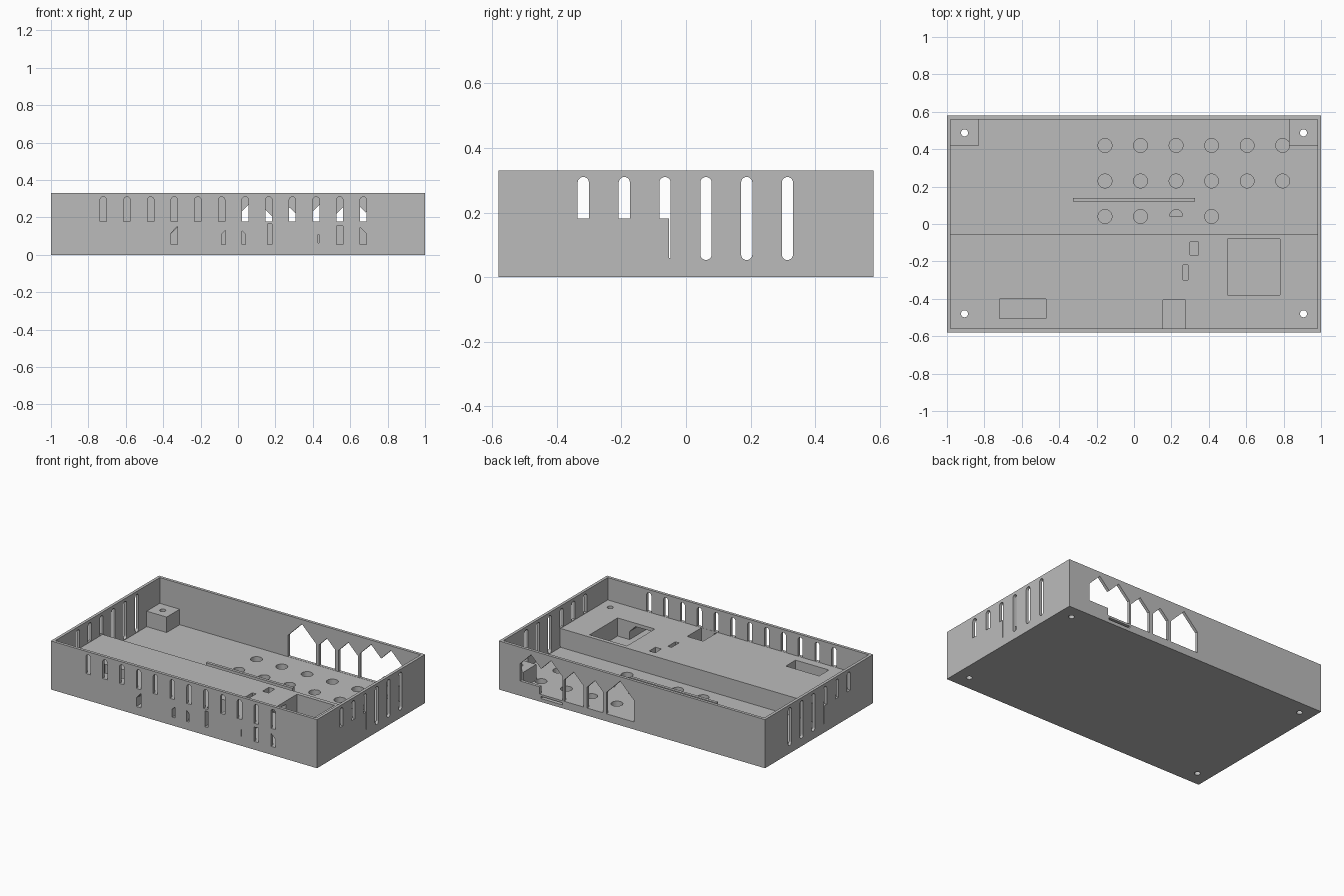
import bpy, bmesh, math
from mathutils import Vector

if "Cube" in bpy.data.objects:
    bpy.data.objects.remove(bpy.data.objects["Cube"])

grey = bpy.data.materials.new("plain grey")
grey.diffuse_color = (0.5, 0.5, 0.5, 1)
grey.use_nodes = True
grey.node_tree.nodes["Principled BSDF"].inputs["Base Color"].default_value = grey.diffuse_color

W, D, H, T = 1.0, 0.58, 0.33, 0.02     # half width, half depth, height, wall
FLOOR, DECK, STEP = 0.05, 0.178, -0.053


def prism(name, pts, axis, a, b):
    """Extrude a 2D outline along an axis, from a to b."""
    place = {'x': lambda u, v, w: (w, u, v),
             'y': lambda u, v, w: (u, w, v),
             'z': lambda u, v, w: (u, v, w)}[axis]
    bm = bmesh.new()
    face = bm.faces.new([bm.verts.new(place(u, v, a)) for u, v in pts])
    ext = bmesh.ops.extrude_face_region(bm, geom=[face])
    move = Vector(place(0, 0, b - a))
    bmesh.ops.translate(bm, vec=move, verts=[g for g in ext['geom'] if isinstance(g, bmesh.types.BMVert)])
    bmesh.ops.recalc_face_normals(bm, faces=bm.faces)
    me = bpy.data.meshes.new(name)
    bm.to_mesh(me)
    bm.free()
    me.materials.append(grey)
    ob = bpy.data.objects.new(name, me)
    bpy.context.collection.objects.link(ob)
    return ob


def rect(x0, x1, y0, y1):
    return [(x0, y0), (x1, y0), (x1, y1), (x0, y1)]


def box(name, x0, x1, y0, y1, z0, z1):
    return prism(name, rect(x0, x1, y0, y1), 'z', z0, z1)


def arc(cx, cy, r, a0, a1, n):
    return [(cx + r * math.cos(math.radians(a0 + (a1 - a0) * i / n)),
             cy + r * math.sin(math.radians(a0 + (a1 - a0) * i / n))) for i in range(n + 1)]


def circle(x, y, r, n=32):
    return arc(x, y, r, 0, 360, n)[:-1]


def slot(c, z0, z1, round_bottom, r=0.0175):
    top = arc(c, z1 - r, r, 0, 180, 10)
    return top + (arc(c, z0 + r, r, 180, 360, 10) if round_bottom else [(c - r, z0), (c + r, z0)])


def cut(target, cutter):
    mod = target.modifiers.new("cut", 'BOOLEAN')
    mod.operation, mod.solver, mod.object = 'DIFFERENCE', 'EXACT', cutter
    bpy.context.view_layer.objects.active = target
    bpy.ops.object.modifier_apply(modifier=mod.name)
    bpy.data.objects.remove(cutter)


# Tray: deep rear bay and raised front deck
tray = box("tray", -W, W, -D, D, 0, H)
cut(tray, prism("cavity", [(-D + T, DECK), (STEP, DECK), (STEP, FLOOR), (D - T, FLOOR),
                           (D - T, H + 0.1), (-D + T, H + 0.1)], 'x', -W + T, W - T))

# Pockets in the front deck
for x0, x1, y0, y1, z0 in [(-0.72, -0.47, -0.505, -0.40, 0.10), (0.155, 0.275, -0.559, -0.405, 0.055),
                           (0.262, 0.29, -0.30, -0.22, 0.12), (0.30, 0.345, -0.165, -0.097, 0.12),
                           (0.50, 0.78, -0.38, -0.08, 0.055)]:
    cut(tray, box("pocket", x0, x1, y0, y1, z0, DECK + 0.03))

# Chamfered channels under the deck
for x0, x1 in [(-0.36, -0.24), (-0.09, 0.04), (0.427, 0.69)]:
    c = 0.045
    cut(tray, prism("channel", [(x0, 0.055), (x1, 0.055), (x1, 0.11), (x1 - c, 0.155),
                                (x0 + c, 0.155), (x0, 0.11)], 'y', -0.559, -0.2))

# Front vents: open above the deck, and where a channel lies behind
for i in range(12):
    x = -0.72 + i * 0.1264
    cut(tray, prism("vent", slot(x, DECK + 0.001, 0.31, False), 'y', -D - 0.05, -D + T + 0.01))
for x0, x1, z0, z1 in [(-0.358, -0.323, 0.056, 0.154), (-0.089, -0.067, 0.056, 0.11),
                       (0.021, 0.039, 0.056, 0.11), (0.157, 0.182, 0.056, 0.165),
                       (0.428, 0.434, 0.063, 0.109), (0.527, 0.562, 0.056, 0.154),
                       (0.653, 0.687, 0.056, 0.112)]:
    top = [(x1, z1), (x0, z1)]
    if x0 == -0.358:
        top = [(x1, z1), (x0 + 0.03, z1 - 0.005), (x0, 0.115)]
    elif x0 == -0.089:
        top = [(x1, 0.13), (x0, 0.11)]
    elif x0 in (0.021, 0.653):
        top = [(x1, 0.112), (x0, 0.112 + x1 - x0)]
    cut(tray, prism("low_vent", [(x0, z0), (x1, z0)] + top, 'y', -D - 0.05, -D + T + 0.01))

# Side vents on both ends
for a, b in [(-W - 0.05, -W + T + 0.01), (W - T - 0.01, W + 0.05)]:
    for y in (-0.318, -0.191, -0.065):
        cut(tray, prism("vent", slot(y, DECK + 0.003, 0.31, False), 'x', a, b))
    cut(tray, prism("vent_sliver", rect(STEP + 0.0005, -0.0475, 0.06, DECK + 0.01), 'x', a, b))
    for y in (0.062, 0.188, 0.314):
        cut(tray, prism("vent", slot(y, 0.053, 0.31, True), 'x', a, b))

# Gabled connector openings in the rear wall
for c, hw, peak, sill in [(0.758, 0.083, 0.30, 0.10), (0.608, 0.085, 0.30, 0.051), (0.437, 0.073, 0.268, 0.051),
                          (0.277, 0.06, 0.253, 0.051), (0.088, 0.105, 0.30, 0.051)]:
    cut(tray, prism("gable", [(c - hw, sill), (c + hw, sill), (c + hw, peak - hw), (c, peak),
                              (c - hw, peak - hw)], 'y', D - T - 0.01, D + 0.05))
cut(tray, box("rear_slit", 0.52, 0.685, D - 0.05, D + 0.05, 0.023, 0.037))

# Round recesses in the rear floor
for y, xs in [(0.42, range(6)), (0.23, range(6)), (0.04, (0, 1, 3))]:
    for i in xs:
        cut(tray, prism("recess", circle(-0.155 + 0.19 * i, y, 0.037), 'z', 0.015, 0.1))
cut(tray, prism("half_recess", arc(0.225, 0.043, 0.034, 0, 180, 16), 'z', 0.015, 0.1))

# Rear corner posts and the low divider bar
posts = [box("post_left", -0.981, -0.83, 0.42, 0.561, FLOOR - 0.001, 0.155),
         box("post_right", 0.83, 0.981, 0.42, 0.561, FLOOR - 0.001, 0.155)]
box("divider_bar", -0.325, 0.325, 0.12, 0.14, FLOOR - 0.001, 0.095)

# Screw holes
for i, x in enumerate((-0.906, 0.906)):
    for y, parts in [(-0.48, [tray]), (0.487, [tray, posts[i]])]:
        for part in parts:
            cut(part, prism("screw_hole", circle(x, y, 0.019, 24), 'z', -0.1, 0.3))
